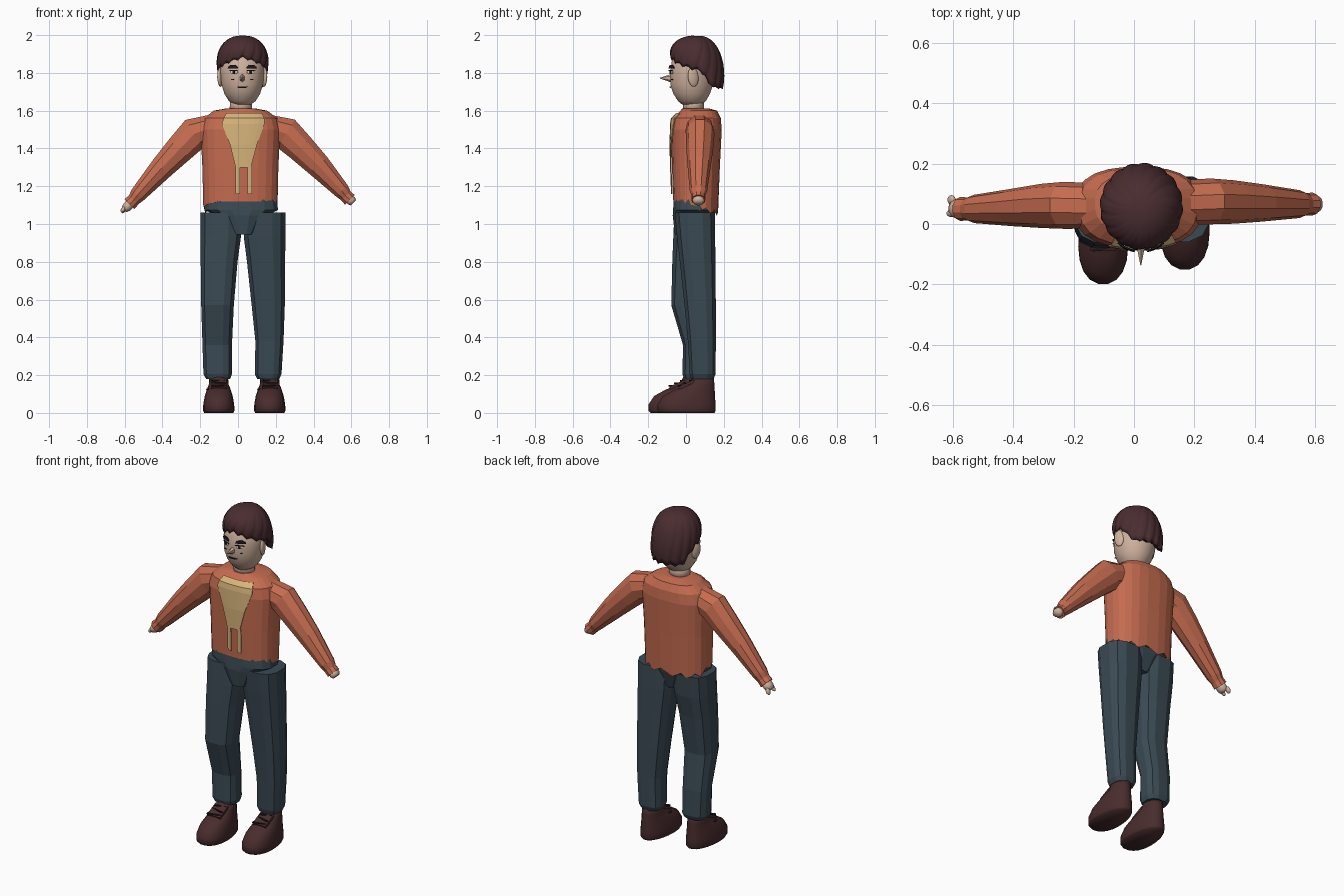
import bpy, bmesh, math
from mathutils import Vector, Matrix

cube = bpy.data.objects.get("Cube")
if cube:
    bpy.data.objects.remove(cube, do_unlink=True)


def material(name, r, g, b):
    m = bpy.data.materials.new(name)
    m.use_nodes = True
    m.diffuse_color = (r, g, b, 1)
    m.node_tree.nodes["Principled BSDF"].inputs["Base Color"].default_value = (r, g, b, 1)
    return m


ORANGE = material("orange_knit", 0.56, 0.15, 0.08)
TAN = material("tan_cloth", 0.68, 0.46, 0.2)
DENIM = material("dark_denim", 0.043, 0.068, 0.088)
SKIN = material("skin", 0.62, 0.44, 0.34)
HAIR = material("dark_brown_hair", 0.068, 0.026, 0.03)
LEATHER = material("brown_leather", 0.066, 0.025, 0.026)
BLACK = material("near_black", 0.012, 0.01, 0.012)
WHITE = material("eye_white", 0.7, 0.62, 0.52)


def finish(name, bm, mat, smooth=False):
    bmesh.ops.recalc_face_normals(bm, faces=bm.faces)
    mesh = bpy.data.meshes.new(name)
    bm.to_mesh(mesh)
    bm.free()
    mesh.materials.append(mat)
    if smooth:
        mesh.shade_smooth()
    ob = bpy.data.objects.new(name, mesh)
    bpy.context.collection.objects.link(ob)
    return ob


def loft(name, mat, rings, smooth=False):
    """Skin a list of point rings and cap both ends."""
    bm = bmesh.new()
    loops = [[bm.verts.new(p) for p in ring] for ring in rings]
    n = len(loops[0])
    for a, b in zip(loops, loops[1:]):
        for i in range(n):
            j = (i + 1) % n
            bm.faces.new((a[i], a[j], b[j], b[i]))
    bm.faces.new(loops[0])
    bm.faces.new(loops[-1])
    return finish(name, bm, mat, smooth)


def power(v, e):
    return math.copysign(abs(v) ** (2 / e), v)


def level(spec, n, e=2.0, toe=0.0):
    """Horizontal rounded ring from (z, x0, x1, y0, y1)."""
    z, x0, x1, y0, y1 = spec
    out = []
    for i in range(n):
        a = 2 * math.pi * (i + 0.5) / n
        s = power(math.sin(a), e)
        x = (x0 + x1) / 2 + (x1 - x0) / 2 * power(math.cos(a), e) * (1 - toe * s)
        out.append(Vector((x, (y0 + y1) / 2 + (y1 - y0) / 2 * s, z)))
    return out


def stack(name, mat, specs, n, e=2.0, smooth=False, toe=0.0):
    return loft(name, mat, [level(s, n, e, toe) for s in specs], smooth)


def front_y(specs, x, z, e):
    """Front surface of a stack at x, z."""
    for a, b in zip(specs, specs[1:]):
        if a[0] <= z <= b[0]:
            t = (z - a[0]) / (b[0] - a[0])
            _, x0, x1, y0, y1 = [p + (q - p) * t for p, q in zip(a, b)]
            d = min(1, abs(x - (x0 + x1) / 2) / ((x1 - x0) / 2))
            return (y0 + y1) / 2 - (y1 - y0) / 2 * (1 - d ** e) ** (1 / e)
    return 0


def patch(name, mat, specs, e, rows, gap, cols=6):
    """Thin piece that follows the front of a stack; rows are (z, left, right)."""
    bm = bmesh.new()
    grid = []
    for z, l, r in rows:
        xs = [l + (r - l) * i / cols for i in range(cols + 1)]
        grid.append([bm.verts.new((x, front_y(specs, x, z, e) - gap, z)) for x in xs])
    for a, b in zip(grid, grid[1:]):
        for i in range(cols):
            bm.faces.new((a[i], a[i + 1], b[i + 1], b[i]))
    ob = finish(name, bm, mat)
    solid = ob.modifiers.new("thickness", "SOLIDIFY")
    solid.thickness = 0.005
    solid.offset = 0
    return ob


def blob(name, mat, pos, size, rot=(0, 0, 0), box=False):
    bm = bmesh.new()
    if box:
        bmesh.ops.create_cube(bm, size=2)
    else:
        bmesh.ops.create_uvsphere(bm, u_segments=12, v_segments=8, radius=1)
    ob = finish(name, bm, mat, not box)
    ob.location, ob.scale, ob.rotation_euler = pos, size, rot
    return ob


# Sweater body with a dipped, ragged back hem
torso = [(1.12, -0.185, 0.21, -0.068, 0.17), (1.3, -0.19, 0.215, -0.075, 0.18),
         (1.5, -0.2, 0.225, -0.08, 0.19), (1.56, -0.18, 0.21, -0.07, 0.185),
         (1.6, -0.13, 0.155, -0.03, 0.165), (1.612, -0.06, 0.09, -0.02, 0.12)]
rings = [level(s, 24, 2.5) for s in torso]
for i, p in enumerate(rings[0]):
    back = max(0, min(1, (p.y + 0.06) / 0.2))
    p.z -= 0.075 * back - (0.03 if i % 2 and back > 0.5 else 0)
loft("sweater_body", ORANGE, rings)

# Tan chest panel and its two hanging ties
patch("chest_panel", TAN, torso, 2.5, [(1.3, -0.013, 0.068), (1.42, -0.042, 0.1),
      (1.53, -0.085, 0.14), (1.56, -0.075, 0.138), (1.585, -0.062, 0.125)], 0.007, 8)
for side, l, r in (("right", -0.013, 0.01), ("left", 0.05, 0.075)):
    patch(side + "_chest_tie", TAN, torso, 2.5, [(1.16, l, r), (1.31, l, r)], 0.007, 2)


# Sleeves and hands: stations are (x, z, half width, y, half depth)
def limb(name, mat, stations, n, smooth=False):
    rings = []
    for i, (x, z, w, y, d) in enumerate(stations):
        a, b = stations[max(0, i - 1)], stations[min(len(stations) - 1, i + 1)]
        t = Vector((b[0] - a[0], 0, b[1] - a[1])).normalized()
        u = Vector((-t.z, 0, t.x))
        ring = []
        for k in range(n):
            ang = 2 * math.pi * (k + 0.5) / n
            ring.append(Vector((x, y, z)) + u * w * math.cos(ang) + Vector((0, d * math.sin(ang), 0)))
        rings.append(ring)
    loft(name, mat, rings, smooth)


limb("right_sleeve", ORANGE, [(-0.13, 1.515, 0.07, 0.06, 0.075), (-0.23, 1.478, 0.092, 0.062, 0.078),
     (-0.31, 1.395, 0.08, 0.06, 0.073), (-0.405, 1.295, 0.066, 0.055, 0.062),
     (-0.53, 1.155, 0.045, 0.05, 0.047), (-0.552, 1.128, 0.036, 0.05, 0.038),
     (-0.575, 1.105, 0.039, 0.05, 0.04)], 10)
limb("left_sleeve", ORANGE, [(0.15, 1.515, 0.07, 0.07, 0.075), (0.255, 1.478, 0.092, 0.075, 0.076),
     (0.33, 1.405, 0.08, 0.073, 0.072), (0.425, 1.31, 0.068, 0.07, 0.062),
     (0.55, 1.175, 0.045, 0.066, 0.046), (0.57, 1.15, 0.036, 0.066, 0.037),
     (0.592, 1.128, 0.038, 0.066, 0.038)], 10)
limb("right_hand", SKIN, [(-0.56, 1.12, 0.026, 0.05, 0.03), (-0.59, 1.088, 0.027, 0.05, 0.032),
     (-0.603, 1.075, 0.018, 0.05, 0.024)], 10, True)
limb("left_hand", SKIN, [(0.575, 1.145, 0.026, 0.066, 0.03), (0.602, 1.122, 0.027, 0.066, 0.032),
     (0.612, 1.112, 0.02, 0.066, 0.024)], 10, True)
blob("right_thumb", SKIN, (-0.605, 0.08, 1.075), (0.011, 0.016, 0.02), (0, 0.5, 0))
blob("right_finger", SKIN, (-0.605, 0.035, 1.08), (0.012, 0.012, 0.022), (0, 0.7, 0))

# Trousers: waist with narrow crotch, then two legs, the right one bent at the knee
stack("trouser_waist", DENIM, [(0.945, -0.03, 0.085, -0.06, 0.12), (1.045, -0.12, 0.16, -0.072, 0.15),
      (1.075, -0.18, 0.215, -0.07, 0.155), (1.13, -0.18, 0.208, -0.066, 0.155)], 16, 2.6)
stack("right_trouser_leg", DENIM, [(0.18, -0.17, -0.04, -0.012, 0.11), (0.205, -0.185, -0.03, -0.02, 0.12),
      (0.36, -0.19, -0.03, -0.018, 0.115), (0.57, -0.197, -0.02, -0.08, 0.09),
      (0.8, -0.2, 0.0, -0.075, 0.12), (0.93, -0.2, 0.018, -0.07, 0.145),
      (1.06, -0.2, 0.02, -0.064, 0.155)], 12, 2.7)
stack("left_trouser_leg", DENIM, [(0.18, 0.1, 0.22, 0.025, 0.148), (0.205, 0.088, 0.232, 0.018, 0.158),
      (0.38, 0.09, 0.243, 0.008, 0.16), (0.57, 0.07, 0.25, -0.01, 0.16),
      (0.8, 0.045, 0.252, -0.035, 0.158), (0.93, 0.028, 0.254, -0.05, 0.157),
      (1.06, 0.025, 0.254, -0.062, 0.155)], 12, 2.7)

# Shoes with tongue, laces and collar
for side, cx, dy in (("right", -0.102, 0.0), ("left", 0.168, 0.048)):
    shape = [(0.0, 0.076, -0.19, 0.105), (0.012, 0.082, -0.2, 0.11), (0.045, 0.081, -0.2, 0.11),
             (0.09, 0.073, -0.17, 0.107), (0.125, 0.062, -0.105, 0.105),
             (0.15, 0.052, -0.035, 0.103), (0.2, 0.048, -0.01, 0.1)]
    stack(side + "_shoe", LEATHER, [(z, cx - w, cx + w, y0 + dy, y1 + dy) for z, w, y0, y1 in shape],
          20, 2.2, True, 0.12)
    blob(side + "_shoe_tongue", LEATHER, (cx, dy - 0.045, 0.15), (0.042, 0.045, 0.008), (0.45, 0, 0), True)
    for k in range(3):
        blob(side + "_lace_%d" % (k + 1), BLACK, (cx, dy - 0.08 + 0.03 * k, 0.143 + 0.014 * k),
             (0.036, 0.004, 0.004), (0, 0, 0.25 * (-1) ** k), True)
    blob(side + "_lace_bow", BLACK, (cx - 0.055, dy - 0.05, 0.125), (0.012, 0.02, 0.006))

# Neck and head
stack("neck", SKIN, [(1.59, -0.046, 0.076, -0.018, 0.095), (1.67, -0.044, 0.074, -0.015, 0.095)], 14, 2, True)
head = [(1.632, -0.022, 0.067, -0.02, 0.08), (1.65, -0.048, 0.093, -0.042, 0.105),
        (1.69, -0.073, 0.118, -0.068, 0.128), (1.74, -0.088, 0.133, -0.084, 0.145),
        (1.8, -0.094, 0.139, -0.084, 0.155), (1.87, -0.094, 0.139, -0.075, 0.165),
        (1.93, -0.06, 0.105, -0.03, 0.14)]
stack("head", SKIN, head, 28, 2, True)
CX = 0.0225
for side, s in (("right", -1), ("left", 1)):
    blob(side + "_ear", SKIN, (CX + s * 0.116, 0.038, 1.778), (0.014, 0.03, 0.052), (0.1, 0, s * 0.35))

    def feature(name, mat, rows, gap):
        mirrored = [(z, *sorted((CX + s * a, CX + s * b))) for z, a, b in rows]
        patch(side + "_" + name, mat, head, 2, mirrored, gap, 4)

    feature("eyebrow", BLACK, [(1.824, 0.022, 0.076), (1.832, 0.024, 0.074), (1.842, 0.036, 0.06)], 0.011)
    feature("eye", WHITE, [(1.795, 0.032, 0.056), (1.803, 0.024, 0.064), (1.811, 0.03, 0.058)], 0.005)
    feature("eyelid", BLACK, [(1.809, 0.02, 0.07), (1.814, 0.024, 0.064)], 0.01)
    feature("pupil", BLACK, [(1.795, 0.039, 0.05), (1.81, 0.039, 0.05)], 0.009)
    feature("cheek_mark", BLACK, [(1.763, 0.046, 0.058), (1.767, 0.046, 0.058)], 0.004)
patch("mouth", BLACK, head, 2, [(1.722, CX - 0.022, CX + 0.018), (1.728, CX - 0.026, CX + 0.03)], 0.005)

# Pointed nose
bm = bmesh.new()
bmesh.ops.create_cone(bm, segments=6, radius1=0.022, radius2=0.002, depth=0.07, cap_ends=True,
                      matrix=Matrix.Rotation(math.pi / 2, 4, "X"))
nose = finish("nose", bm, SKIN)
nose.location, nose.scale = (CX, -0.102, 1.772), (0.8, 1, 1.2)

# Hair cap of swept locks, parted in front and longer behind
LOCKS, PER = 16, 6
n = LOCKS * PER


def hem(a):
    y = math.sin(a)
    side = abs(math.cos(a))
    if y < 0:
        return 1.815 + 0.065 * max(0, 1 - side) ** 0.6
    return 1.815 - 0.095 * min(1, y * 1.6) ** 1.5


rings = []
for k in range(1, 13):
    f = math.radians(108) * k / 12
    ring = []
    for i in range(n):
        a = 2 * math.pi * i / n
        twist = a + 0.5 * (1 - k / 12)
        lock = 0.965 + 0.045 * abs(math.sin(LOCKS * a / 2)) ** 0.7
        r = math.sin(f) ** 0.85 * lock
        drop = (1 - math.cos(f)) / (1 - math.cos(math.radians(108)))
        low = hem(twist) + 0.012 * (abs(math.cos(LOCKS * a / 2)) - 0.5)
        ring.append(Vector((0.0245 + 0.137 * r * math.cos(twist),
                            0.059 + 0.143 * r * math.sin(twist), 1.998 - (1.998 - low) * drop)))
    rings.append(ring)
inner = [Vector((0.0245 + (p.x - 0.0245) * 0.8, 0.05 + (p.y - 0.05) * 0.8, p.z + 0.015)) for p in rings[-1]]
loft("hair", HAIR, rings + [inner], True)
